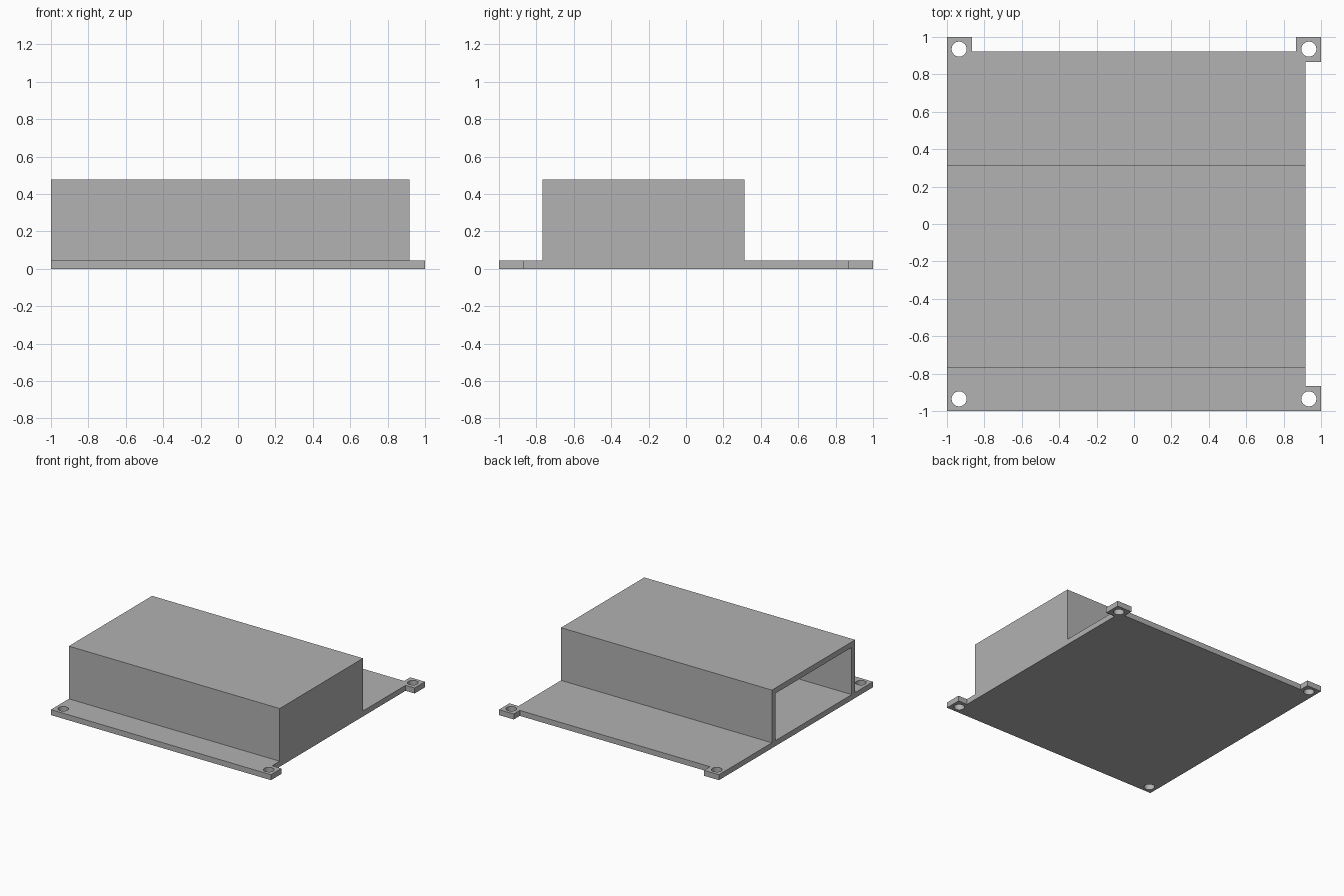
import bpy
import bmesh
from math import cos, sin, tau, radians
from mathutils import Matrix

cube = bpy.data.objects.get("Cube")
if cube:
    bpy.data.objects.remove(cube, do_unlink=True)

THICK = 0.045           # sheet thickness of plate and walls
EDGE_X, EDGE_Y = 0.917, 0.922   # plate edges between the lugs
LUG = 0.865             # inner edge of each corner lug
HOLE, RADIUS = 0.935, 0.04
FRONT, BACK, TOP = -0.768, 0.313, 0.478

grey = bpy.data.materials.new("plain grey")
grey.use_nodes = True
colour = (0.445, 0.445, 0.445, 1)
grey.diffuse_color = colour
grey.node_tree.nodes["Principled BSDF"].inputs["Base Color"].default_value = colour


def add_object(name, mesh):
    obj = bpy.data.objects.new(name, mesh)
    bpy.context.collection.objects.link(obj)
    mesh.materials.clear()
    mesh.materials.append(grey)
    return obj


def add_loop(curve, points):
    spline = curve.splines.new("POLY")
    spline.points.add(len(points) - 1)
    for point, (x, y) in zip(spline.points, points):
        point.co = (x, y, 0, 1)
    spline.use_cyclic_u = True


# Mounting plate: notched outline with four screw holes
curve = bpy.data.curves.new("plate_outline", "CURVE")
curve.dimensions = "2D"
curve.fill_mode = "BOTH"
curve.extrude = THICK / 2
add_loop(curve, [(-1, -1), (1, -1), (1, -LUG), (EDGE_X, -LUG),
                 (EDGE_X, LUG), (1, LUG), (1, 1), (LUG, 1),
                 (LUG, EDGE_Y), (-LUG, EDGE_Y), (-LUG, 1), (-1, 1)])
for sx in (-1, 1):
    for sy in (-1, 1):
        add_loop(curve, [(sx * HOLE + RADIUS * cos(tau * i / 40),
                          sy * HOLE + RADIUS * sin(tau * i / 40))
                         for i in range(40)])
outline = bpy.data.objects.new("plate_outline", curve)
plate = add_object("mounting_plate", bpy.data.meshes.new_from_object(outline))
bpy.data.objects.remove(outline)

bm = bmesh.new()
bm.from_mesh(plate.data)
bmesh.ops.translate(bm, verts=bm.verts, vec=(0, 0, THICK / 2))
bmesh.ops.remove_doubles(bm, verts=bm.verts, dist=0.0005)
bmesh.ops.recalc_face_normals(bm, faces=bm.faces)
bm.to_mesh(plate.data)
bm.free()
bpy.ops.object.select_all(action="DESELECT")
bpy.context.view_layer.objects.active = plate
plate.select_set(True)
bpy.ops.object.shade_smooth_by_angle(angle=radians(30))

# Housing: hollow box, open at one end and standing on the plate
bm = bmesh.new()
bmesh.ops.create_cube(bm, size=1, matrix=(
    Matrix.Translation(((EDGE_X - 1) / 2, (FRONT + BACK) / 2, (TOP + THICK) / 2))
    @ Matrix.Diagonal((EDGE_X + 1, BACK - FRONT, TOP - THICK, 1))))
bm.normal_update()
open_sides = [f for f in bm.faces if f.normal.z < -0.5 or f.normal.x < -0.5]
bmesh.ops.delete(bm, geom=open_sides, context="FACES")
mesh = bpy.data.meshes.new("housing")
bm.to_mesh(mesh)
bm.free()
housing = add_object("housing", mesh)
walls = housing.modifiers.new("walls", "SOLIDIFY")
walls.thickness = THICK
walls.offset = -1
walls.use_even_offset = True
